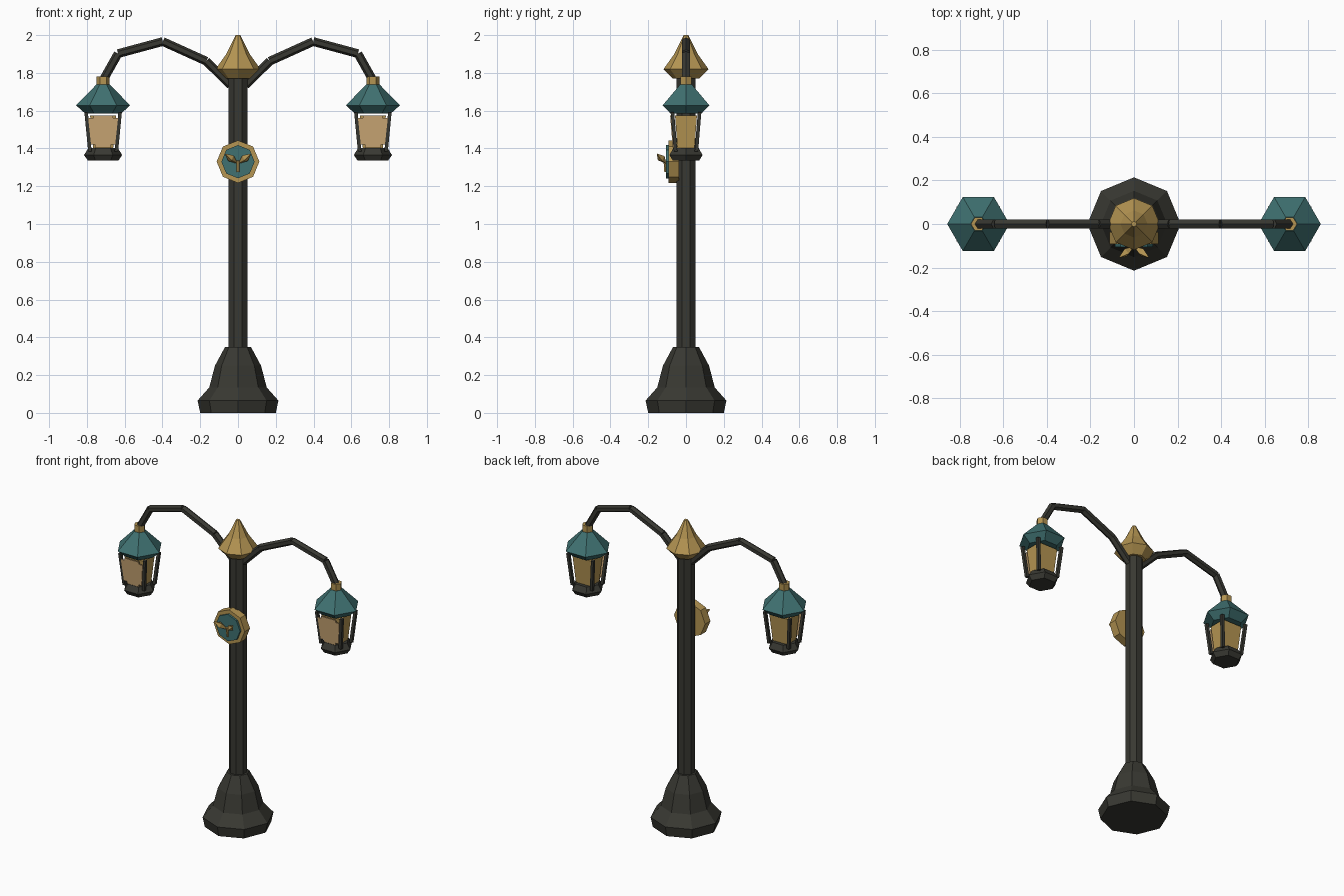
import bpy, bmesh, math
from mathutils import Vector, Matrix

if "Cube" in bpy.data.objects:
    bpy.data.objects.remove(bpy.data.objects["Cube"])


def material(name, rgb):
    m = bpy.data.materials.new(name)
    m.diffuse_color = (*rgb, 1)
    m.use_nodes = True
    m.node_tree.nodes["Principled BSDF"].inputs["Base Color"].default_value = m.diffuse_color
    return m


IRON = material("dark iron", (0.040, 0.040, 0.032))
TEAL = material("teal paint", (0.050, 0.165, 0.165))
BRASS = material("brass", (0.46, 0.30, 0.085))
GLASS = material("warm glass", (0.60, 0.39, 0.18))


def finish(name, bm, mat):
    bmesh.ops.recalc_face_normals(bm, faces=bm.faces)
    me = bpy.data.meshes.new(name)
    bm.to_mesh(me)
    bm.free()
    me.materials.append(mat)
    ob = bpy.data.objects.new(name, me)
    bpy.context.collection.objects.link(ob)
    return ob


def loft(name, rings, mat):
    """Skin a list of equal-length point rings and cap both ends."""
    bm = bmesh.new()
    vs = [[bm.verts.new(p) for p in r] for r in rings]
    n = len(vs[0])
    for a, b in zip(vs, vs[1:]):
        for i in range(n):
            j = (i + 1) % n
            bm.faces.new((a[i], a[j], b[j], b[i]))
    bm.faces.new(vs[0])
    bm.faces.new(vs[-1])
    return finish(name, bm, mat)


def lathe(name, profile, sides, mat, origin=(0, 0, 0), axis=(0, 0, 1), turn=0.0):
    """Faceted turned part: profile is (radius, distance along axis)."""
    rot = Vector((0, 0, 1)).rotation_difference(Vector(axis)).to_matrix()
    rings = []
    for r, h in profile:
        ring = []
        for i in range(sides):
            a = turn + 2 * math.pi * i / sides
            ring.append(Vector(origin) + rot @ Vector((r * math.cos(a), r * math.sin(a), h)))
        rings.append(ring)
    return loft(name, rings, mat)


def rod(name, p, q, r, sides, mat, profile=None, turn=0.0):
    d = Vector(q) - Vector(p)
    prof = profile or [(r, 0), (r, 1)]
    return lathe(name, [(a, t * d.length) for a, t in prof], sides, mat, p, d.normalized(), turn)


def rect(cx, hx, hy, z):
    return [(cx - hx, -hy, z), (cx + hx, -hy, z), (cx + hx, hy, z), (cx - hx, hy, z)]


# post
lathe("base", [(0.20, 0), (0.214, 0.065), (0.152, 0.135), (0.122, 0.25), (0.068, 0.35)], 8, IRON)
lathe("pole", [(0.054, 0.34), (0.054, 1.80)], 8, IRON, turn=math.pi / 8)
lathe("finial", [(0.070, 1.77), (0.119, 1.82), (0.062, 1.90), (0.012, 2.0)], 8, BRASS)

# round badge with a sprout, facing front
lathe("badge_ring", [(0.113, 0), (0.113, 0.055)], 8, BRASS, (0, -0.037, 1.33), (0, -1, 0))
lathe("badge_disc", [(0.088, 0), (0.088, 0.02)], 8, TEAL, (0, -0.085, 1.33), (0, -1, 0))
rod("sprout_stem", (0, -0.108, 1.275), (0, -0.112, 1.335), 0.008, 6, BRASS)

for s, side in ((-1, "left"), (1, "right")):
    rod("leaf_" + side, (s * 0.004, -0.106, 1.322), (s * 0.066, -0.152, 1.37), 0, 4, BRASS,
        [(0.003, 0), (0.021, 0.55), (0.003, 1)])

    # jointed arm
    path = [(0.04, 1.735), (0.168, 1.862), (0.398, 1.966), (0.635, 1.902), (0.712, 1.765)]
    for i, (a, b) in enumerate(zip(path, path[1:])):
        rod(f"arm_{side}_{i + 1}", (s * a[0], 0, a[1]), (s * b[0], 0, b[1]), 0.023, 6, IRON)

    # lantern: collar, roof, foot
    cx = s * 0.714
    o = (cx, 0, 0)
    lathe("collar_" + side, [(0.034, 1.73), (0.034, 1.78)], 6, BRASS, o)
    lathe("roof_" + side, [(0.095, 1.585), (0.143, 1.628), (0.036, 1.738)], 6, TEAL, o)
    lathe("foot_" + side, [(0.080, 1.335), (0.101, 1.365), (0.078, 1.402)], 6, IRON, o)

    # amber core and four leaning corner posts
    loft("core_" + side, [rect(cx, 0.053, 0.045, 1.40), rect(cx, 0.069, 0.058, 1.575)], BRASS)
    for x in (-1, 1):
        for y in (-1, 1):
            rod(f"lantern_post_{side}", (cx + x * 0.070, y * 0.055, 1.385),
                (cx + x * 0.090, y * 0.072, 1.592), 0.013, 4, IRON, turn=math.pi / 4)

    # front pane with clipped corners, leaning with the posts
    outline = [(-0.042, 1.405), (0.042, 1.405), (0.042, 1.42), (0.064, 1.42), (0.079, 1.56),
               (0.052, 1.56), (0.052, 1.575), (-0.052, 1.575), (-0.052, 1.56), (-0.079, 1.56),
               (-0.064, 1.42), (-0.042, 1.42)]
    lean = lambda z: -0.062 - (z - 1.40) * 0.08
    loft("pane_" + side, [[(cx + x, lean(z) - d, z) for x, z in outline] for d in (0, 0.008)], GLASS)
